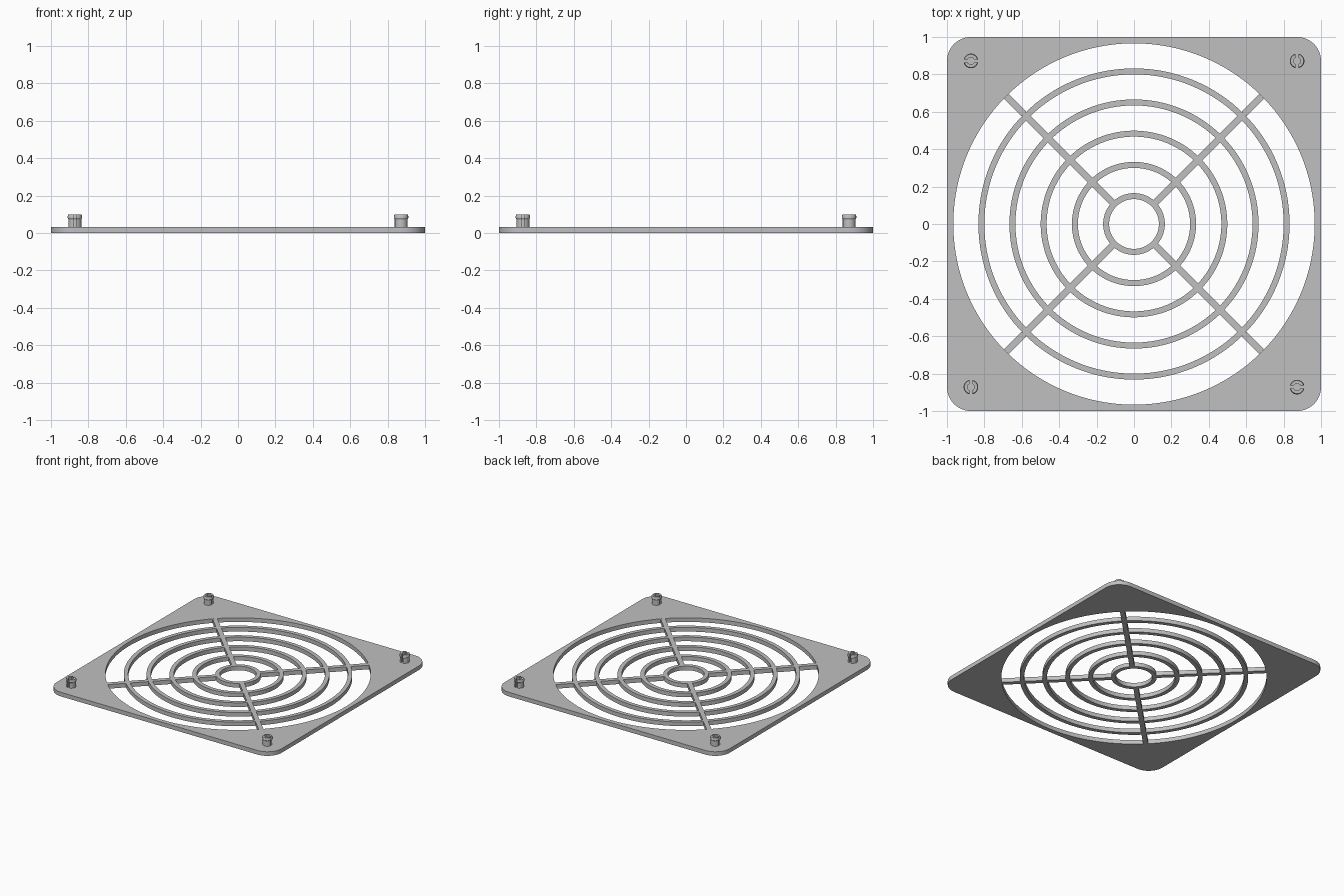
import bpy, bmesh, math
from mathutils import Matrix

cube = bpy.data.objects.get("Cube")
if cube:
    bpy.data.objects.remove(cube, do_unlink=True)

T = 0.033            # plate thickness
OPENING = 0.966      # radius of the round opening
CORNER = 0.128       # frame corner radius
PIN = 1 - CORNER     # pins sit at the corner centres
HALF = 0.018         # half the spoke width
RINGS = [(0.133, 0.165), (0.300, 0.332), (0.467, 0.499), (0.634, 0.666), (0.800, 0.832)]

grey = bpy.data.materials.new("light grey plastic")
grey.use_nodes = True
colour = (0.53, 0.53, 0.53, 1)
grey.diffuse_color = colour
grey.node_tree.nodes["Principled BSDF"].inputs["Base Color"].default_value = colour


def finish(bm, name):
    """Turn a bmesh into a named, shaded object."""
    bmesh.ops.recalc_face_normals(bm, faces=bm.faces)
    mesh = bpy.data.meshes.new(name)
    bm.to_mesh(mesh)
    bm.free()
    mesh.materials.append(grey)
    obj = bpy.data.objects.new(name, mesh)
    bpy.context.collection.objects.link(obj)
    bpy.ops.object.select_all(action='DESELECT')
    obj.select_set(True)
    bpy.context.view_layer.objects.active = obj
    bpy.ops.object.shade_smooth_by_angle(angle=math.radians(30))
    return obj


def sweep(bm, sections, closed):
    """Skin a list of equal cross-sections; cap the ends if open."""
    rows = [[bm.verts.new(p) for p in s] for s in sections]
    n, k = len(rows), len(rows[0])
    for i in range(n if closed else n - 1):
        a, b = rows[i], rows[(i + 1) % n]
        for j in range(k):
            bm.faces.new((a[j], a[(j + 1) % k], b[(j + 1) % k], b[j]))
    if not closed:
        bm.faces.new(rows[0])
        bm.faces.new(rows[-1])


def flat_loop(name, angles, inner, outer):
    """Flat closed band between two radii given as functions of the angle."""
    sections = []
    for a in angles:
        c, s = math.cos(a), math.sin(a)
        i, o = inner(a), outer(a)
        sections.append([(i * c, i * s, 0), (o * c, o * s, 0),
                         (o * c, o * s, T), (i * c, i * s, T)])
    bm = bmesh.new()
    sweep(bm, sections, True)
    return finish(bm, name)


def rounded_square(a):
    """Distance from the centre to the rounded square outline."""
    c, s = abs(math.cos(a)), abs(math.sin(a))
    r = 1 / max(c, s)
    if min(c, s) * r > PIN:
        b = PIN * (c + s)
        r = b + math.sqrt(b * b - 2 * PIN * PIN + CORNER * CORNER)
    return r


# Square frame, with extra steps around the corners
edge = math.atan(PIN)
side = [-edge + 2 * edge * i / 36 for i in range(36)]
bend = [edge + (math.pi / 2 - 2 * edge) * i / 12 for i in range(12)]
angles = [q * math.pi / 2 + a for q in range(4) for a in side + bend]
flat_loop("frame", angles, lambda a: OPENING, rounded_square)

# Concentric guard rings
circle = [2 * math.pi * i / 128 for i in range(128)]
for n, (ri, ro) in enumerate(RINGS, 1):
    flat_loop(f"guard_ring_{n}", circle, lambda a: ri, lambda a: ro)

# Diagonal spokes, fitted between neighbouring rings
starts = [ro for _, ro in RINGS]
ends = [ri for ri, _ in RINGS[1:]] + [OPENING]
for q, label in enumerate(("back_left", "back_right", "front_right", "front_left")):
    bm = bmesh.new()
    for r0, r1 in zip(starts, ends):
        e0, e1 = (math.sqrt(r * r - HALF * HALF) for r in (r0, r1))
        outline = [(e0, -HALF), (e1, -HALF), (r1, 0), (e1, HALF), (e0, HALF), (r0, 0)]
        sweep(bm, [[(x, y, z) for x, y in outline] for z in (0, T)], False)
    bm.transform(Matrix.Rotation(math.pi / 4 + q * math.pi / 2, 4, 'Z'))
    finish(bm, f"{label}_spoke")

# Split snap pins: two half tubes with a lipped head and a straight slot
SLOT = 0.008
PROFILE = [(0.019, T), (0.034, T), (0.034, 0.072), (0.039, 0.080),
           (0.039, 0.090), (0.035, 0.100), (0.019, 0.100)]
for label, x, y, turn in (("back_left", 1, 1, 1), ("back_right", -1, 1, 0),
                          ("front_right", -1, -1, 1), ("front_left", 1, -1, 0)):
    bm = bmesh.new()
    for half in (0, 1):
        sections = []
        for i in range(19):
            row = []
            for r, z in PROFILE:
                start = math.asin(SLOT / r)
                a = start + (math.pi - 2 * start) * i / 18
                a += half * math.pi + turn * math.pi / 2
                row.append((r * math.cos(a), r * math.sin(a), z))
            sections.append(row)
        sweep(bm, sections, False)
    bm.transform(Matrix.Translation((x * PIN, y * PIN, 0)))
    finish(bm, f"{label}_snap_pin")
